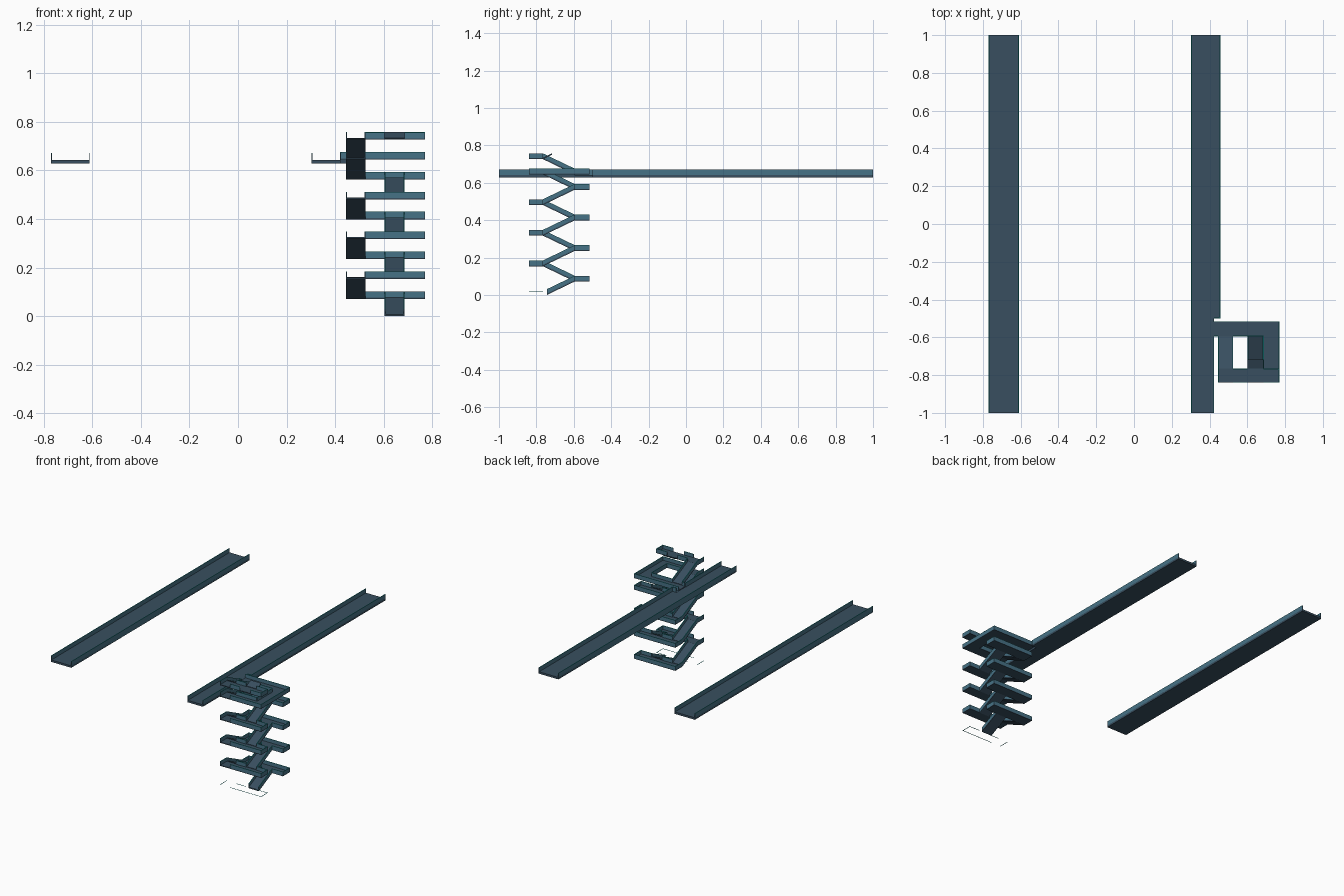
import bpy, bmesh

if "Cube" in bpy.data.objects:
    bpy.data.objects.remove(bpy.data.objects["Cube"])


def material(name, rgb):
    m = bpy.data.materials.new(name)
    m.diffuse_color = (*rgb, 1)
    m.use_nodes = True
    m.node_tree.nodes["Principled BSDF"].inputs["Base Color"].default_value = m.diffuse_color
    return m


SLATE = material("dark slate", (0.040, 0.078, 0.116))
TEAL = material("steel teal", (0.062, 0.168, 0.238))
CAP = material("bright teal trim", (0.015, 0.40, 0.40))
T = 0.004        # rail thickness
CT = 0.002       # trim height
H = 0.031        # rail height above floor underside
FLOOR = 0.005    # floor thickness
RISE = 0.0818    # storey half-height


class Part:
    """Collects boxes and sloped bars into one named object."""

    def __init__(self, name):
        self.name, self.bm = name, bmesh.new()

    def prism(self, x0, x1, y0, y1, za, zb, h, mat):
        # box whose underside goes from za at y0 to zb at y1
        v = [self.bm.verts.new((x, y, z + dz)) for x in (x0, x1)
             for y, z in ((y0, za), (y1, zb)) for dz in (0, h)]
        for f in ((0, 1, 3, 2), (4, 6, 7, 5), (0, 4, 5, 1),
                  (2, 3, 7, 6), (0, 2, 6, 4), (1, 5, 7, 3)):
            self.bm.faces.new([v[i] for i in f]).material_index = mat

    def floor(self, x0, x1, y0, y1, z, h=FLOOR):
        self.prism(x0, x1, y0, y1, z, z, h, 0)

    def rail(self, x0, x1, y0, y1, z, zb=None, h=H):
        zb = z if zb is None else zb
        self.prism(x0, x1, y0, y1, z, zb, h - CT, 1)
        self.prism(x0, x1, y0, y1, z + h - CT, zb + h - CT, CT, 2)

    def finish(self):
        bmesh.ops.recalc_face_normals(self.bm, faces=self.bm.faces)
        me = bpy.data.meshes.new(self.name)
        self.bm.to_mesh(me)
        self.bm.free()
        for m in (SLATE, TEAL, CAP):
            me.materials.append(m)
        bpy.context.collection.objects.link(bpy.data.objects.new(self.name, me))


# tower plan: outer edges, flight openings, landing depths
XL, XA, XB, XC, XR = 0.445, 0.525, 0.602, 0.685, 0.77
YF, YFI, YBI, YB = -0.84, -0.765, -0.595, -0.515


def level(i):
    return -0.010 + RISE * i


def flight(name, left, rear, i, start=0.0, end=1.0, rails=True):
    """Ramp from level i to i+1; rear=True climbs toward the back."""
    x0, x1 = (XL, XA) if left else (XB, XC)
    ya, yb = (YFI, YBI) if rear else (YBI, YFI)
    p = Part(name)
    pos = lambda t: ya + (yb - ya) * t
    hgt = lambda t: max(0, level(i) + RISE * t)
    p.prism(x0, x1, pos(start), pos(end), hgt(start), hgt(end), FLOOR + 0.003, 0)
    if rails:
        for x in (x0, x1 - T):
            p.rail(x, x + T, pos(start), pos(end), hgt(start), hgt(end))
    p.finish()


def end_rails(p, y0, y1, z):
    p.rail(XR - T, XR, y0, y1, z)
    p.rail(XL, XL + T, y0, y1, z)


def inner_rails(p, y, z):
    p.rail(XA, XB, y, y + T, z)
    p.rail(XC, XR, y, y + T, z)


# ordinary landings, alternating back and front
for i in range(1, 8):
    z = level(i)
    if i % 2:
        p = Part(f"back_landing_{i}")
        p.floor(XL, XR, YBI, YB, z)
        p.rail(XL, XR, YB - T, YB, z)
        end_rails(p, YBI, YB, z)
        inner_rails(p, YBI, z)
    else:
        p = Part(f"front_landing_{i}")
        p.floor(XL, XR, YF, YFI, z)
        p.rail(XA, XR, YF, YF + T, z)
        end_rails(p, YF, YFI, z)
        inner_rails(p, YFI - T, z)
    p.finish()

# flights between landings
for i in range(8):
    flight(f"stair_flight_{i}", bool(i % 2), i % 2 == 0, i, 0.0 if i else 0.123)
flight("upper_stair_flight", True, False, 8)
flight("top_stub_flight", False, True, 9, 0, 0.28, rails=False)

# ring gallery joining the tower to the walkway
z = level(8)
p = Part("gallery")
p.floor(XL, XR, YF, YFI, z)
p.floor(XC, XR, YFI, YBI, z)
p.floor(0.42, XR, YBI, YB, z)
p.rail(XA, XR, YF, YF + T, z)
p.rail(XR - T, XR, YF, YB, z)
p.rail(0.42, XR, YB - T, YB, z)
p.rail(XL, XL + T, YF, YFI, z)
p.rail(XA, XC, YFI - T, YFI, z)
p.rail(XC, XC + T, YFI, YBI, z)
p.rail(XA, XC, YBI, YBI + T, z)
p.rail(0.424, XL, YBI, YBI + T, z)
p.finish()

# top landing
z = level(9)
p = Part("top_landing")
p.floor(XL, XR, YF, YFI, z)
p.rail(XA, XB, YF, YF + T, z, h=0.03)
p.rail(XC, XR, YF, YF + T, z, h=0.03)
end_rails(p, YF, YFI, z)
inner_rails(p, YFI - T, z)
p.finish()

# thin rail tops poking out at ground level
p = Part("ground_rail_trim")
for x0, x1, y0, y1 in ((XA, XR, YF, YF + T), (XL, XL + T, YF, YFI),
                       (XR - T, XR, YF, YFI), (XA, XB, YFI - T, YFI),
                       (XC, XR, YFI - T, YFI)):
    p.prism(x0, x1, y0, y1, 0.019, 0.019, 0.001, 2)
p.finish()

# left walkway
Z, HW, D = 0.628, 0.044, 0.014
p = Part("left_walkway")
p.floor(-0.77, -0.61, -1, 1, Z, D)
for x in (-0.77, -0.61 - T):
    p.rail(x, x + T, -1, 1, Z, h=HW)
p.finish()

# right walkway, narrower beside the tower
p = Part("right_walkway")
p.floor(0.302, 0.424, -1, -0.5, Z, D)
p.floor(0.302, 0.457, -0.5, 1, Z, D)
p.rail(0.302, 0.302 + T, -1, 1, Z, h=HW)
p.rail(0.457 - T, 0.457, -0.5, 1, Z, h=HW)
p.rail(0.424, 0.457, -0.5, -0.5 + T, Z, h=HW)
p.rail(0.424 - T, 0.424, -1, YBI, Z, h=HW)
p.finish()
